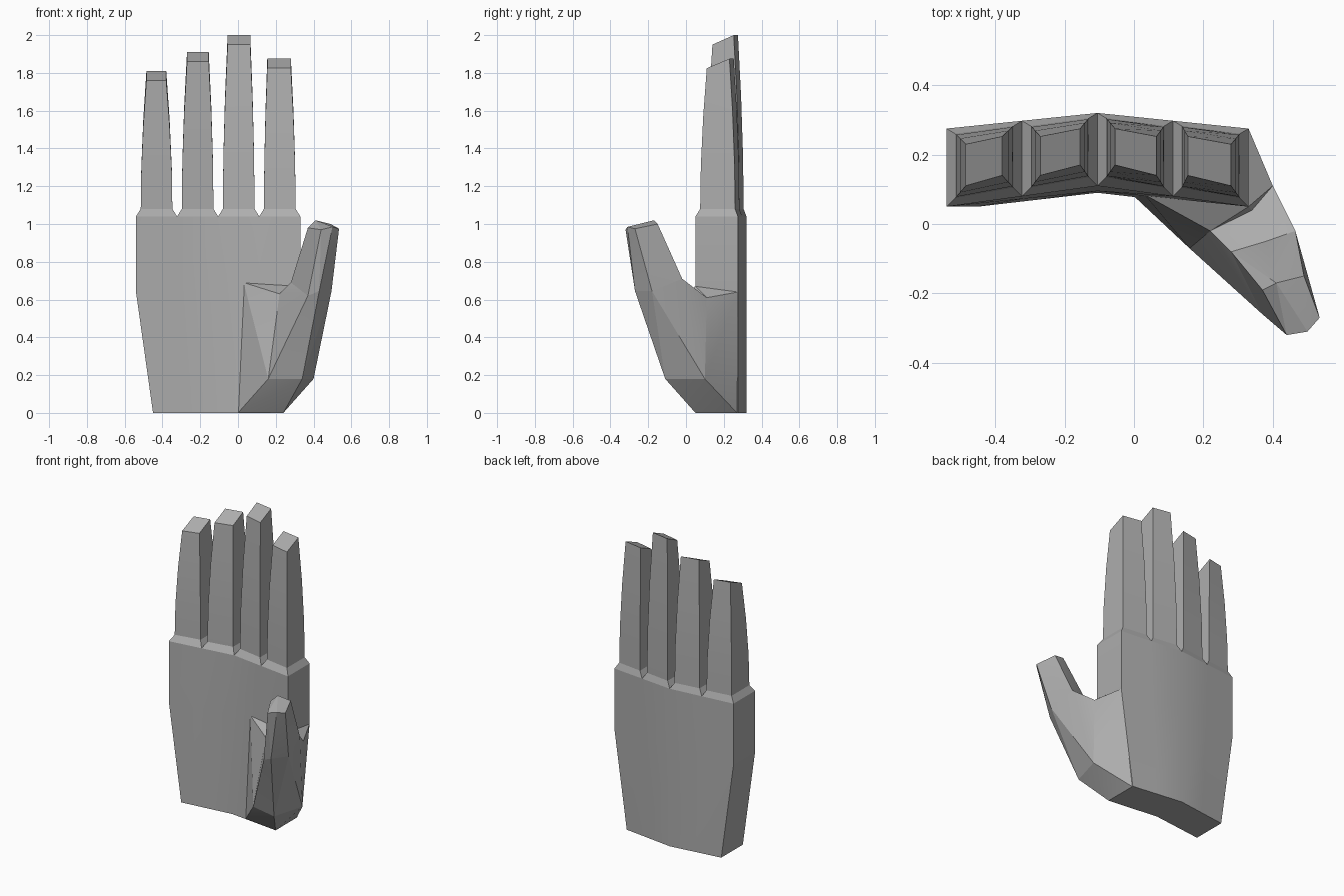
import bpy
import bmesh
from mathutils import Vector

default_cube = bpy.data.objects.get("Cube")
if default_cube:
    bpy.data.objects.remove(default_cube, do_unlink=True)

# Single flat grey
grey = bpy.data.materials.new("matte_grey")
grey.use_nodes = True
colour = (0.42, 0.42, 0.42, 1)
grey.diffuse_color = colour
grey.node_tree.nodes["Principled BSDF"].inputs["Base Color"].default_value = colour


def finish(name, bm):
    """Turn a bmesh into a shaded, coloured object."""
    bmesh.ops.recalc_face_normals(bm, faces=bm.faces)
    mesh = bpy.data.meshes.new(name)
    bm.to_mesh(mesh)
    bm.free()
    mesh.materials.append(grey)
    obj = bpy.data.objects.new(name, mesh)
    bpy.context.collection.objects.link(obj)
    bpy.ops.object.select_all(action="DESELECT")
    obj.select_set(True)
    bpy.context.view_layer.objects.active = obj
    bpy.ops.object.shade_smooth_by_angle(angle=0.3)
    return obj


def loft(name, rings):
    """Skin a list of point rings and cap both ends."""
    bm = bmesh.new()
    loops = [[bm.verts.new(p) for p in ring] for ring in rings]
    for low, high in zip(loops, loops[1:]):
        for i in range(len(low)):
            j = (i + 1) % len(low)
            bm.faces.new((low[i], low[j], high[j], high[i]))
    bm.faces.new(loops[0][::-1])
    bm.faces.new(loops[-1])
    return finish(name, bm)


def hull(name, *groups):
    """Wrap a convex skin around groups of points."""
    bm = bmesh.new()
    for point in {p for group in groups for p in group}:
        bm.verts.new(point)
    result = bmesh.ops.convex_hull(bm, input=bm.verts)
    loose = set(result["geom_interior"]) | set(result["geom_unused"])
    bmesh.ops.delete(bm, geom=[v for v in loose if isinstance(v, bmesh.types.BMVert)],
                     context="VERTS")
    return finish(name, bm)


# Palm: arched slab, five columns of points across, narrowing to the wrist
CENTRE = -0.105
COLUMNS = (-1, -0.5, 0, 0.5, 1)


def palm_ring(z, half_width, front_mid):
    front, back = [], []
    for c in COLUMNS:
        x = CENTRE + c * half_width
        arch = 1 - abs(c)
        front.append(Vector((x, 0.05 + (front_mid - 0.05) * arch, z)))
        back.append(Vector((x, 0.275 + 0.045 * arch, z)))
    return front, back


levels = [palm_ring(0, 0.345, 0.09), palm_ring(0.64, 0.435, 0.095),
          palm_ring(1.04, 0.435, 0.11)]
loft("palm", [front + back[::-1] for front, back in levels])

# Fingers: bevelled root on a palm cell, then a curved taper to a slanted tip
top_front, top_back = levels[-1]
fingers = {  # tip left x, tip right x, tip height
    "little_finger": (-0.485, -0.38, 1.81),
    "ring_finger": (-0.27, -0.155, 1.91),
    "middle_finger": (-0.055, 0.065, 2.0),
    "index_finger": (0.155, 0.28, 1.875),
}
for i, (name, (left, right, height)) in enumerate(fingers.items()):
    cell = [top_front[i], top_front[i + 1], top_back[i + 1], top_back[i]]
    inset = [(0.025, 0.025), (-0.025, 0.025), (-0.025, -0.015), (0.025, -0.015)]
    root = [p + Vector((dx, dy, 0.04)) for p, (dx, dy) in zip(cell, inset)]
    tip = []
    for p, x, dy, drop in zip(root, (left, right, right, left),
                              (0.035, 0.035, -0.03, -0.03), (0.05, 0.05, 0, 0)):
        tip.append(Vector((x, p.y + dy, height - drop)))
    rings = [cell, root]
    for along, taper in ((0.3, 0.1), (0.65, 0.45), (1, 1)):
        ring = []
        for a, b in zip(root, tip):
            p = a.lerp(b, taper)
            p.z = a.z + (b.z - a.z) * along
            ring.append(p)
        rings.append(ring)
    loft(name, rings)

# Thumb: sections from the wrist to the tip, wrapped into three solid segments
wrist = [(0, 0.08, 0), (0.24, 0.05, 0), (0.24, 0.27, 0)]
heel = [(0.16, -0.07, 0.18), (0.34, -0.11, 0.18), (0.4, 0.1, 0.18)]
palm_joint = [(0.03, 0.085, 0.69), (0.33, 0.05, 0.67), (0.33, 0.275, 0.64)]
web = [(0.22, -0.02, 0.63), (0.345, 0.035, 0.62), (0.4, 0.11, 0.61)]
knuckle = [(0.37, -0.26, 0.62), (0.43, -0.27, 0.645), (0.495, -0.18, 0.645)]
crotch = [(0.28, -0.08, 0.69), (0.38, -0.05, 0.72), (0.465, -0.02, 0.71)]
thumb_end = [(0.44, -0.32, 0.97), (0.5, -0.31, 0.985), (0.535, -0.27, 0.975),
             (0.37, -0.19, 0.98), (0.41, -0.17, 1.02), (0.49, -0.15, 1)]
hull("thumb_base", wrist, heel, palm_joint, web)
hull("thumb_lower", heel, web, knuckle, crotch)
hull("thumb_upper", knuckle, crotch, thumb_end)
